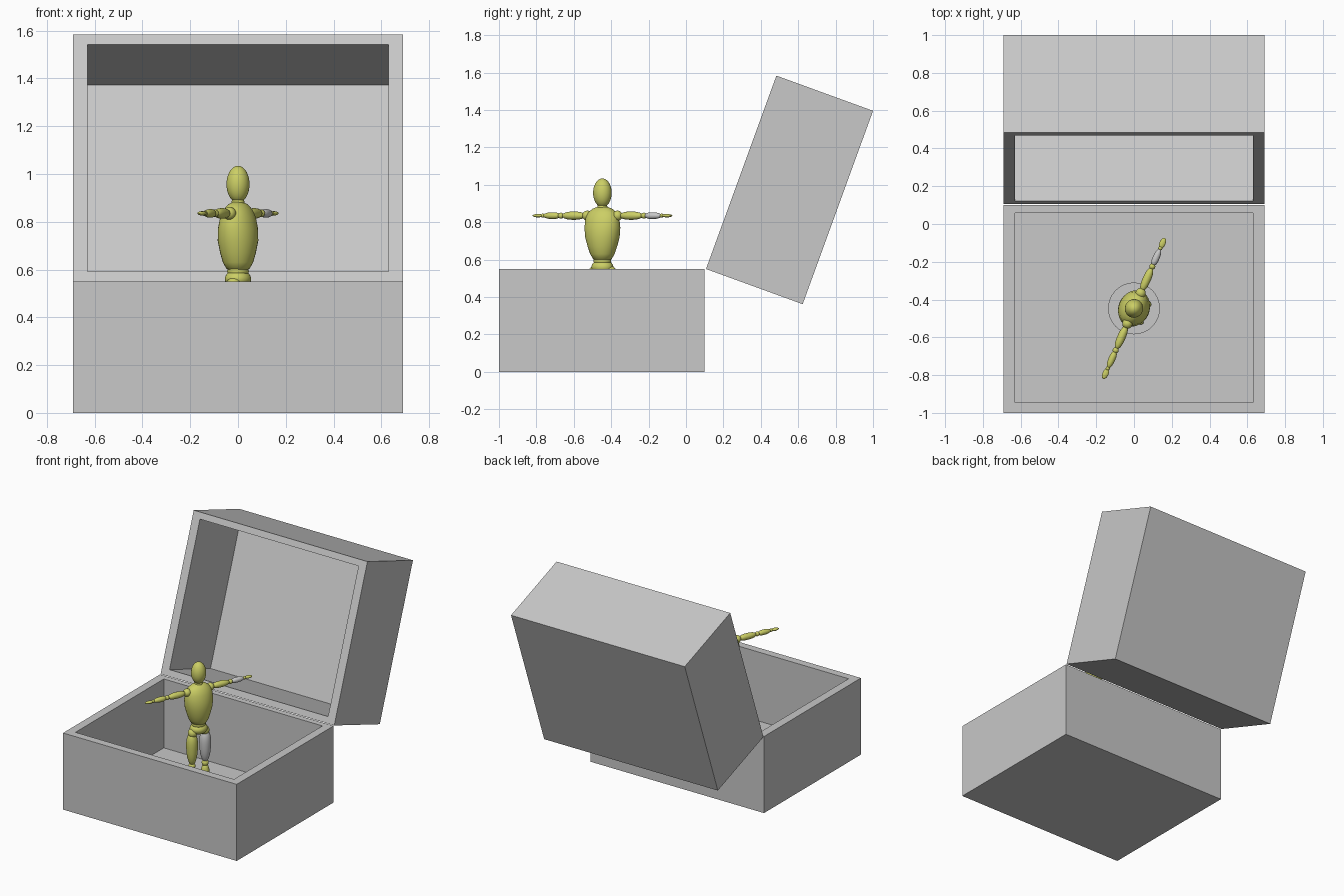
import bpy, bmesh, math
from mathutils import Matrix, Vector

if "Cube" in bpy.data.objects:
    bpy.data.objects.remove(bpy.data.objects["Cube"])


def material(name, rgb):
    m = bpy.data.materials.new(name)
    m.diffuse_color = (*rgb, 1)
    m.use_nodes = True
    m.node_tree.nodes["Principled BSDF"].inputs["Base Color"].default_value = m.diffuse_color
    return m


GREY = material("light grey", (0.58, 0.58, 0.58))
YELLOW = material("olive yellow", (0.60, 0.62, 0.13))


def finish(bm, name, mat, matrix, smooth=True):
    bmesh.ops.recalc_face_normals(bm, faces=bm.faces)
    for f in bm.faces:
        f.smooth = smooth
    me = bpy.data.meshes.new(name)
    bm.to_mesh(me)
    bm.free()
    me.materials.append(mat)
    ob = bpy.data.objects.new(name, me)
    ob.matrix_world = matrix
    bpy.context.collection.objects.link(ob)
    return ob


def tray(name, matrix, wall_near, wall_far):
    """Open box: rim on local z = 0, hollow pushed down from the top face."""
    hx, ly, depth, floor, wx = 0.69, 1.1, 0.55, 0.055, 0.06
    bm = bmesh.new()

    def ring(x, y0, y1, z):
        return [bm.verts.new(p) for p in ((-x, y0, z), (x, y0, z), (x, y1, z), (-x, y1, z))]
    inner = (hx - wx, wall_near, ly - wall_far)
    rings = [ring(hx, 0, ly, -depth), ring(hx, 0, ly, 0),
             ring(*inner, 0), ring(*inner, floor - depth)]
    for a, b in zip(rings, rings[1:]):
        for i in range(4):
            j = (i + 1) % 4
            bm.faces.new((a[i], a[j], b[j], b[i]))
    bm.faces.new(rings[0])
    bm.faces.new(rings[-1])
    return finish(bm, name, mat=GREY, matrix=matrix, smooth=False)


def loft(name, rings, mat, matrix, n=28):
    """Closed smooth body from elliptical rings (z, rx, ry)."""
    bm = bmesh.new()
    loops = [[bm.verts.new((rx * math.cos(2 * math.pi * i / n),
                            ry * math.sin(2 * math.pi * i / n), z)) for i in range(n)]
             for z, rx, ry in rings]
    for a, b in zip(loops, loops[1:]):
        for i in range(n):
            j = (i + 1) % n
            bm.faces.new((a[i], a[j], b[j], b[i]))
    bm.faces.new(loops[0])
    bm.faces.new(loops[-1])
    return finish(bm, name, mat, matrix)


def ball(name, centre, radii, mat=YELLOW):
    bm = bmesh.new()
    bmesh.ops.create_uvsphere(bm, u_segments=28, v_segments=18, radius=1)
    bmesh.ops.scale(bm, vec=radii, verts=bm.verts)
    return finish(bm, name, mat, BODY @ Matrix.Translation(centre))


def limb(name, a, b, r, mat=YELLOW, taper=0.0):
    """Blunt spindle between two points; taper thins the end at b."""
    a, b = Vector(a), Vector(b)
    d = b - a
    rings = []
    for k in range(17):
        t = -math.cos(math.pi * (k + 0.25) / 16.5)
        rad = r * math.sqrt(max(0.004, 1 - abs(t) ** 2.5)) * (1 - taper * t)
        rings.append((t * d.length / 2, rad, rad))
    m = Matrix.Translation((a + b) / 2) @ d.to_track_quat('Z', 'Y').to_matrix().to_4x4()
    return loft(name, rings, mat, BODY @ m, 24)


# chest base and the lid, hinged open at 70 degrees
tray("chest_base", Matrix.Translation((0, -1, 0.55)), 0.055, 0.042)
tray("chest_lid", Matrix.Translation((0, 0.107, 0.55))
     @ Matrix.Rotation(math.radians(70), 4, 'X'), 0.045, 0.045)

# round stand on the chest floor
BODY = Matrix.Translation((0, -0.447, 0)) @ Matrix.Rotation(math.radians(66.4), 4, 'Z')
bm = bmesh.new()
bmesh.ops.create_cone(bm, cap_ends=True, segments=48, radius1=0.137, radius2=0.137, depth=0.03)
finish(bm, "round_stand", GREY, BODY @ Matrix.Translation((0, 0, 0.065)), smooth=False)

# jointed figure: trunk and head (faces local -y)
loft("torso", [(.594, .03, .03), (.603, .05, .048), (.63, .066, .063), (.67, .08, .074),
               (.72, .094, .083), (.77, .099, .081), (.82, .095, .07), (.852, .08, .055),
               (.872, .055, .038), (.882, .028, .022)], YELLOW, BODY)
ball("neck", (0, 0, 0.88), (0.027, 0.027, 0.025))
ball("head", (0, 0, 0.957), (0.05, 0.048, 0.077))
ball("waist", (0, 0, 0.593), (0.048, 0.045, 0.03))
ball("pelvis", (0, 0, 0.56), (0.06, 0.054, 0.04))

# arms and legs; the +x side has a grey forearm and a grey thigh
for s, side in ((1, "left"), (-1, "right")):
    odd = GREY if s > 0 else YELLOW
    z = 0.835
    ball(side + "_shoulder", (s * 0.088, 0, z), (0.027,) * 3)
    limb(side + "_upper_arm", (s * 0.1, 0, z), (s * 0.235, 0, z), 0.022)
    ball(side + "_elbow", (s * 0.242, 0, z), (0.016,) * 3)
    limb(side + "_forearm", (s * 0.247, 0, z), (s * 0.345, 0, z), 0.018, odd, 0.1)
    ball(side + "_wrist", (s * 0.347, 0, z), (0.011,) * 3)
    ball(side + "_hand", (s * 0.376, 0, z), (0.031, 0.016, 0.009))
    x = s * 0.05
    ball(side + "_hip", (s * 0.045, 0, 0.535), (0.032,) * 3)
    limb(side + "_thigh", (x, 0, 0.54), (x, 0, 0.305), 0.038, odd, 0.15)
    ball(side + "_knee", (x, 0, 0.3), (0.023,) * 3)
    limb(side + "_shin", (x, 0, 0.293), (x, 0, 0.12), 0.028, YELLOW, 0.15)
    ball(side + "_ankle", (x, 0, 0.118), (0.018,) * 3)
    ball(side + "_foot", (x, -0.022, 0.097), (0.025, 0.055, 0.018))
